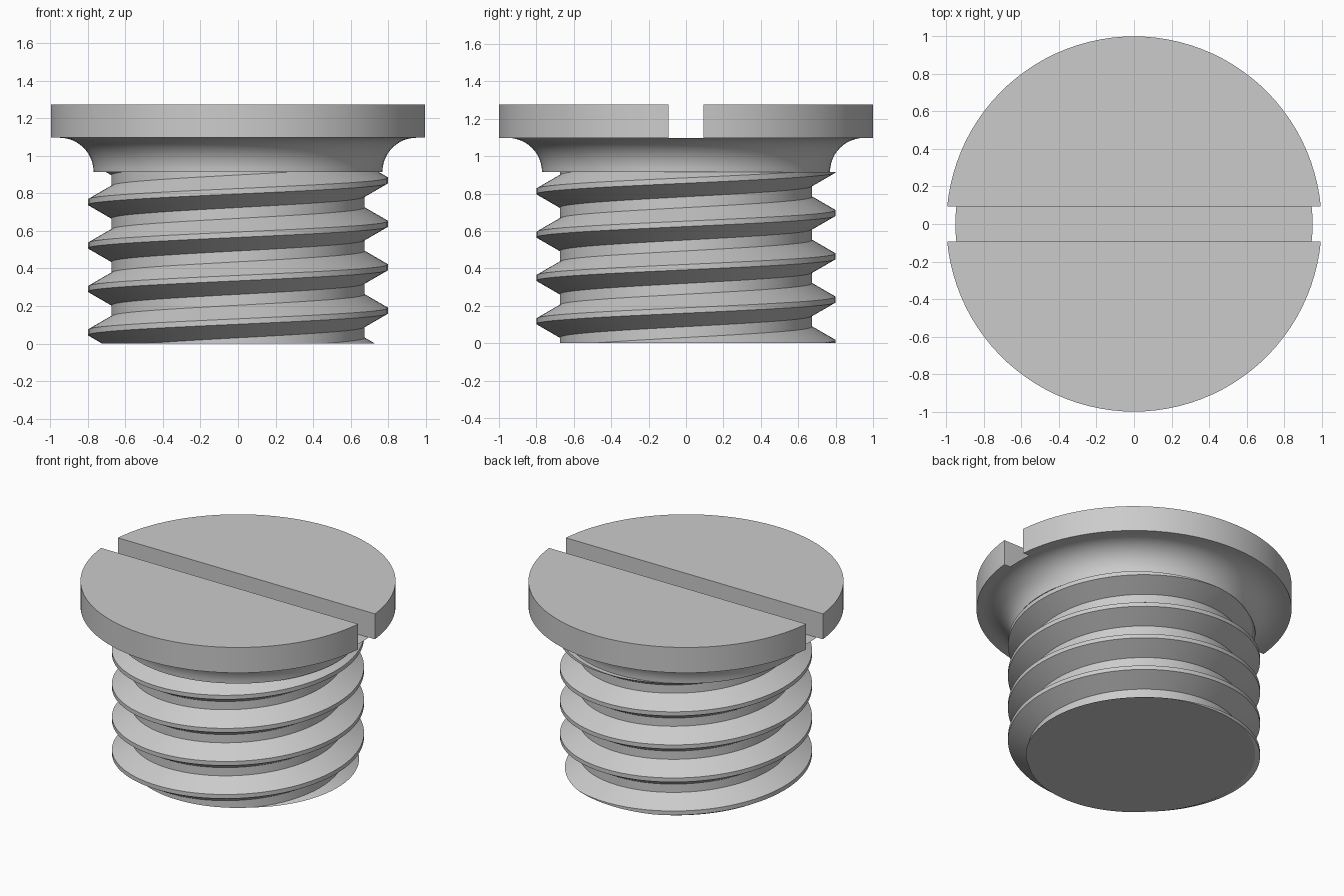
import bpy
import bmesh
from math import sin, cos, pi, asin, tan, radians

old = bpy.data.objects.get("Cube")
if old:
    bpy.data.objects.remove(old, do_unlink=True)

SEGMENTS = 96
HEAD_RADIUS, HEAD_TOP, HEAD_BASE = 1.0, 1.275, 1.097
SLOT_HALF = 0.093
COLLAR_RADIUS, COLLAR_BASE, FILLET = 0.77, 0.915, 0.182
CREST, PITCH, CREST_Z = 0.8, 0.2315, 0.175
ROOT = CREST - 0.5413 * PITCH

# Single plain grey
grey = bpy.data.materials.new("plain grey")
grey.use_nodes = True
colour = (0.6, 0.6, 0.6, 1)
grey.diffuse_color = colour
grey.node_tree.nodes["Principled BSDF"].inputs["Base Color"].default_value = colour


def finish(name, bm):
    """Turn a bmesh into a smooth shaded object with crisp edges."""
    bmesh.ops.recalc_face_normals(bm, faces=bm.faces)
    mesh = bpy.data.meshes.new(name)
    bm.to_mesh(mesh)
    bm.free()
    mesh.materials.append(grey)
    obj = bpy.data.objects.new(name, mesh)
    bpy.context.collection.objects.link(obj)
    bpy.ops.object.select_all(action='DESELECT')
    obj.select_set(True)
    bpy.context.view_layer.objects.active = obj
    bpy.ops.object.shade_smooth_by_angle(angle=radians(30))
    return obj


# Head: two half discs either side of the screwdriver slot
def head_half(name, side):
    bm = bmesh.new()
    start = asin(SLOT_HALF / HEAD_RADIUS)
    steps = SEGMENTS // 2
    arc = [start + (pi - 2 * start) * i / steps for i in range(steps + 1)]
    face = bm.faces.new([bm.verts.new((HEAD_RADIUS * cos(a),
                                       side * HEAD_RADIUS * sin(a), HEAD_BASE))
                         for a in arc])
    top = bmesh.ops.extrude_face_region(bm, geom=[face], use_keep_orig=True)
    bmesh.ops.translate(bm, vec=(0, 0, HEAD_TOP - HEAD_BASE),
                        verts=[v for v in top["geom"] if isinstance(v, bmesh.types.BMVert)])
    return finish(name, bm)


head_half("head_back_half", 1)
head_half("head_front_half", -1)

# Collar: concave fillet below the head, its top is the slot floor
bm = bmesh.new()
rings = []
for j in range(13):
    a = pi / 2 * j / 12
    r = COLLAR_RADIUS + FILLET * (1 - cos(a))
    z = COLLAR_BASE + FILLET * sin(a)
    rings.append([bm.verts.new((r * cos(2 * pi * i / SEGMENTS),
                                r * sin(2 * pi * i / SEGMENTS), z))
                  for i in range(SEGMENTS)])
for low, high in zip(rings, rings[1:]):
    for i in range(SEGMENTS):
        n = (i + 1) % SEGMENTS
        bm.faces.new((low[i], low[n], high[n], high[i]))
bm.faces.new(rings[0])
bm.faces.new(rings[-1])
finish("collar", bm)

# Threaded shank: trapezoid thread profile climbing one pitch per turn
half_crest = PITCH / 16
flank = (CREST - ROOT) * tan(radians(30))
profile = [(CREST, -half_crest), (CREST, half_crest),
           (ROOT, half_crest + flank), (ROOT, PITCH - half_crest - flank)]
bm = bmesh.new()
columns = []
for i in range(SEGMENTS):
    a = 2 * pi * i / SEGMENTS
    columns.append([bm.verts.new((r * cos(a), r * sin(a),
                                  CREST_Z + PITCH * (turn + i / SEGMENTS) + dz))
                    for turn in range(-2, 5) for r, dz in profile])
for i in range(SEGMENTS):
    here = columns[i]
    # The last column meets the first one a full turn higher
    there = columns[i + 1] if i + 1 < SEGMENTS else columns[0][len(profile):]
    for k in range(len(there) - 1):
        bm.faces.new((here[k], there[k], there[k + 1], here[k + 1]))

# Trim the shank flat at both ends and cap it
for z, direction in ((0, -1), (COLLAR_BASE, 1)):
    bmesh.ops.bisect_plane(bm, geom=bm.verts[:] + bm.edges[:] + bm.faces[:],
                           plane_co=(0, 0, z), plane_no=(0, 0, direction),
                           clear_outer=True)
bmesh.ops.remove_doubles(bm, verts=bm.verts, dist=0.0001)
bmesh.ops.holes_fill(bm, edges=[e for e in bm.edges if e.is_boundary], sides=0)
finish("threaded_shank", bm)
